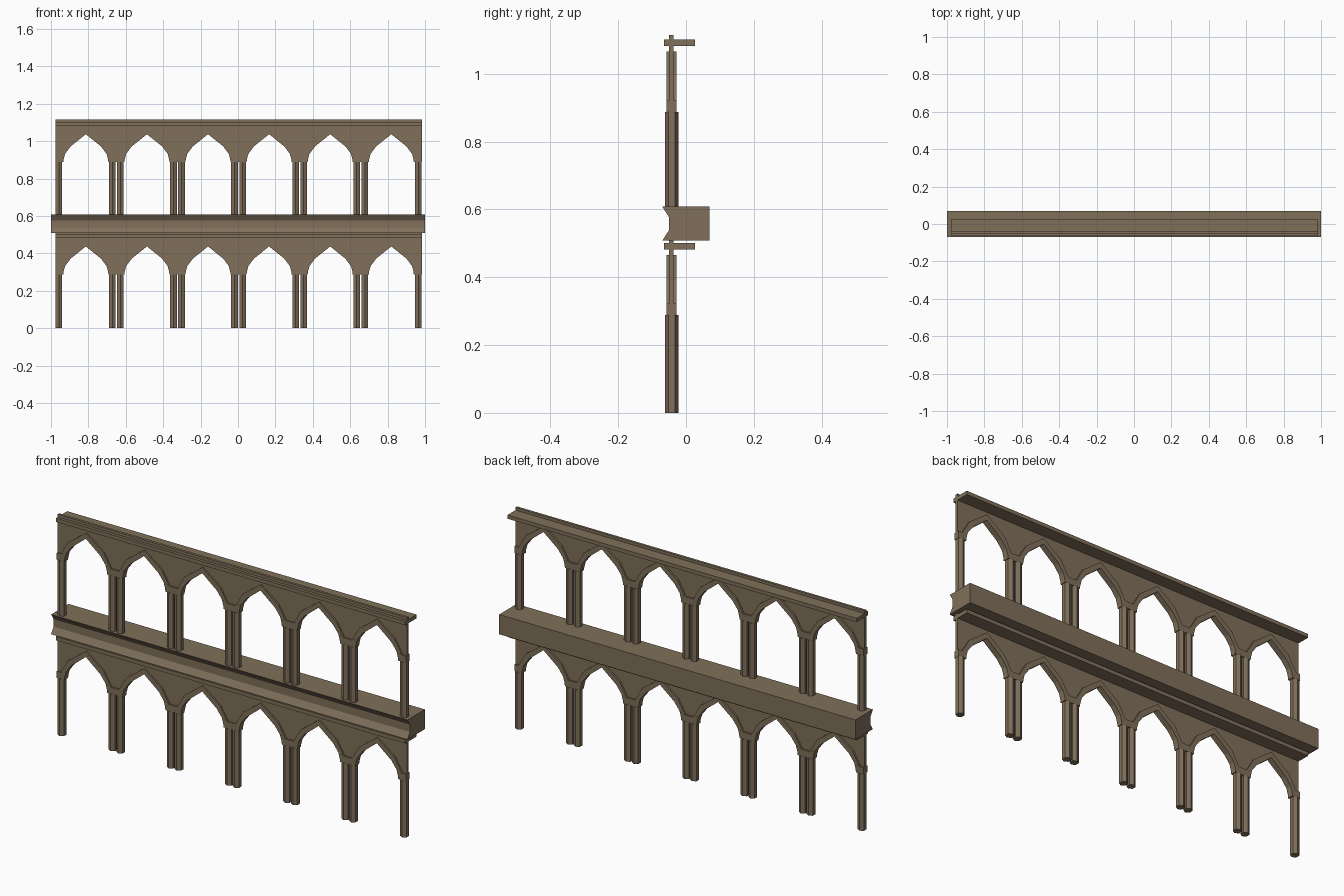
import bpy, bmesh, math

if "Cube" in bpy.data.objects:
    bpy.data.objects.remove(bpy.data.objects["Cube"])

stone = bpy.data.materials.new("brown stone")
stone.diffuse_color = (0.215, 0.16, 0.103, 1)
stone.use_nodes = True
stone.node_tree.nodes["Principled BSDF"].inputs["Base Color"].default_value = stone.diffuse_color

X0, X1, BAYS = -0.977, 0.983, 6
STEP = (X1 - X0) / BAYS
YC = -0.043                      # centre line of the arcade
STOREY = 0.6
SPRING = 0.888 - STOREY          # underside of the arches on the lower storey


def finish(name, bm):
    bmesh.ops.recalc_face_normals(bm, faces=bm.faces)
    me = bpy.data.meshes.new(name)
    bm.to_mesh(me)
    bm.free()
    me.materials.append(stone)
    ob = bpy.data.objects.new(name, me)
    bpy.context.collection.objects.link(ob)
    return ob


def prism_y(bm, pts, y0, y1):
    """Extrude an (x, z) outline from y0 to y1."""
    f = bm.faces.new([bm.verts.new((x, y0, z)) for x, z in pts])
    r = bmesh.ops.extrude_face_region(bm, geom=[f])
    for v in r["geom"]:
        if isinstance(v, bmesh.types.BMVert):
            v.co.y = y1


def prism_x(bm, pts, x0, x1):
    """Extrude a (y, z) outline from x0 to x1."""
    f = bm.faces.new([bm.verts.new((x0, y, z)) for y, z in pts])
    r = bmesh.ops.extrude_face_region(bm, geom=[f])
    for v in r["geom"]:
        if isinstance(v, bmesh.types.BMVert):
            v.co.x = x1


def mirrored(half):
    """Half outline from the right foot to the apex -> left foot to right foot."""
    return [(-x, z) for x, z in half] + [(x, z) for x, z in reversed(half[:-1])]


# arch curves relative to bay centre and spring height
inner = mirrored([(0.121, 0), (0.119, 0.015), (0.111, 0.046), (0.081, 0.084), (0, 0.149)])
band_in = mirrored([(0.111, 0.044), (0.081, 0.084), (0, 0.149)])
band_out = mirrored([(0.141, 0.034), (0.1, 0.104), (0, 0.178)])

for name, z0 in (("lower", 0.0), ("upper", STOREY)):
    zs = z0 + SPRING
    centres = [X0 + STEP * (i + 0.5) for i in range(BAYS)]

    # thin wall with pointed openings, rising as a lip over the cornice
    bm = bmesh.new()
    outline = [(X0, zs)]
    for c in centres:
        outline += [(c + x, zs + z) for x, z in inner]
    outline += [(X1, zs), (X1, z0 + 0.515), (X0, z0 + 0.515)]
    prism_y(bm, outline, YC - 0.007, YC + 0.006)
    finish(name + "_arcade_wall", bm)

    # raised mouldings around the arches
    bm = bmesh.new()
    for c in centres:
        prism_y(bm, [(c + x, zs + z) for x, z in band_in + band_out[::-1]],
                YC - 0.0145, YC + 0.0145)
    finish(name + "_arch_mouldings", bm)

    # capitals and paired hexagonal columns, single at the ends
    caps, cols = bmesh.new(), bmesh.new()
    for i in range(BAYS + 1):
        x = X0 + STEP * i
        l, r = (0 if i == 0 else 1), (0 if i == BAYS else 1)
        prism_y(caps, [(x - 0.043 * l, zs), (x + 0.043 * r, zs),
                       (x + 0.045 * r, zs + 0.016), (x + 0.053 * r, zs + 0.046),
                       (x + 0.022 * r, zs + 0.034), (x - 0.022 * l, zs + 0.034),
                       (x - 0.053 * l, zs + 0.046), (x - 0.045 * l, zs + 0.016)]
                if l and r else
                [(x, zs), (x + 0.043 * (r - l), zs), (x + 0.045 * (r - l), zs + 0.016),
                 (x + 0.053 * (r - l), zs + 0.046), (x + 0.022 * (r - l), zs + 0.034),
                 (x, zs + 0.034)],
                YC - 0.015, YC + 0.015)
        for s in ([-1] if l else []) + ([1] if r else []):
            cx = x + s * (0.0215 if l and r else 0.019)
            ring = [cols.verts.new((cx + 0.0205 * math.sin(k * math.pi / 3),
                                    YC + 0.001 + 0.0205 * math.cos(k * math.pi / 3), z0))
                    for k in range(6)]
            g = bmesh.ops.extrude_face_region(cols, geom=[cols.faces.new(ring)])
            for v in g["geom"]:
                if isinstance(v, bmesh.types.BMVert):
                    v.co.z = zs
    finish(name + "_capitals", caps)
    finish(name + "_columns", cols)

    # flat cornice slab
    bm = bmesh.new()
    prism_x(bm, [(-0.065, z0 + 0.482), (0.027, z0 + 0.482),
                 (0.027, z0 + 0.501), (-0.065, z0 + 0.501)], X0, X1)
    finish(name + "_cornice", bm)

# floor beam with a hollowed front edge
bm = bmesh.new()
prism_x(bm, [(-0.07, 0.508), (0.07, 0.508), (0.07, 0.608), (-0.07, 0.608),
             (-0.05, 0.577), (-0.05, 0.539)], -1, 1)
finish("floor_beam", bm)
